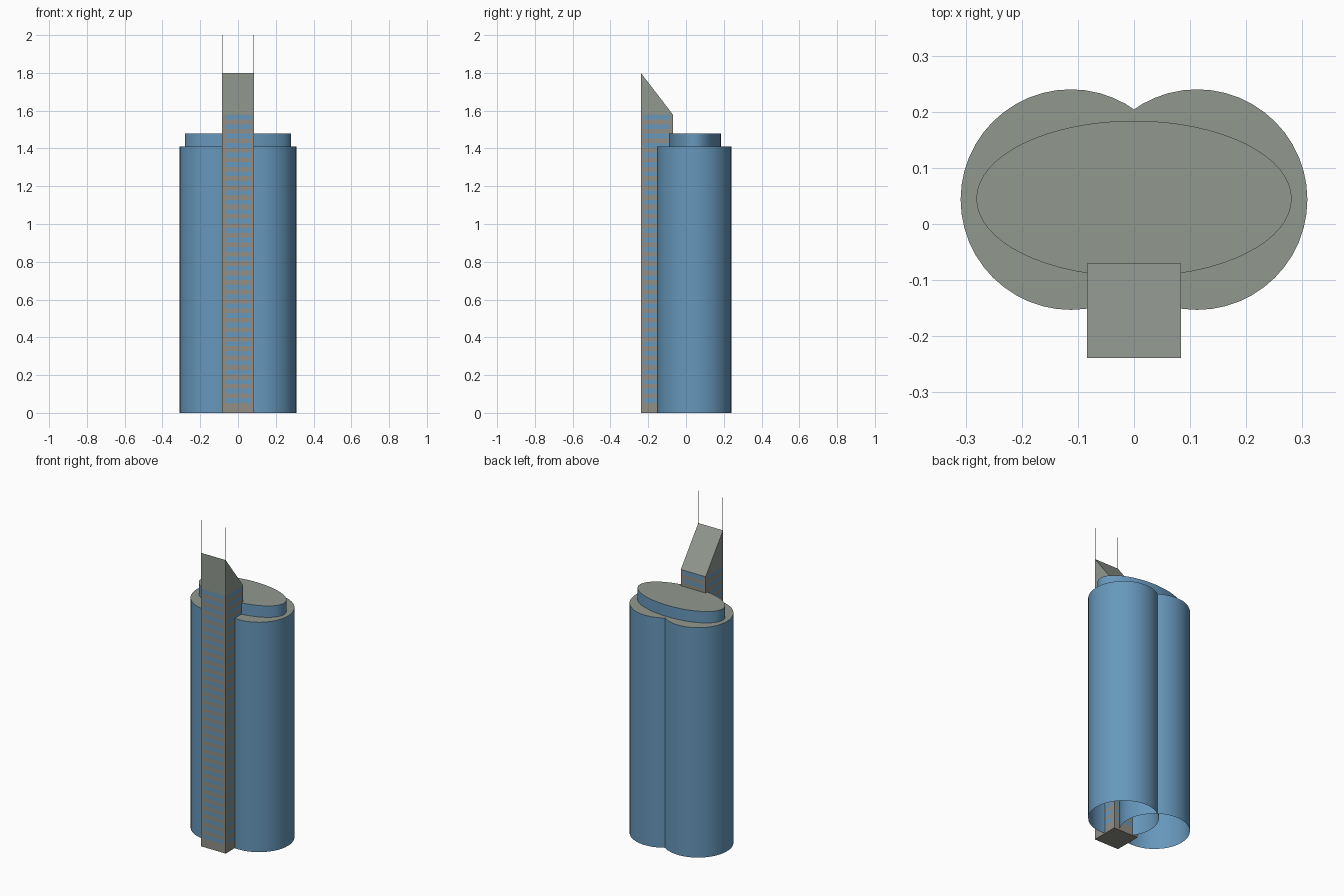
import bpy, bmesh, math

if "Cube" in bpy.data.objects:
    bpy.data.objects.remove(bpy.data.objects["Cube"])


def make_material(name, rgb):
    m = bpy.data.materials.new(name)
    m.diffuse_color = (*rgb, 1.0)
    m.use_nodes = True
    m.node_tree.nodes["Principled BSDF"].inputs["Base Color"].default_value = m.diffuse_color
    return m


GLASS = make_material("blue_glass", (0.136, 0.314, 0.503))
ROOF = make_material("roof_grey", (0.283, 0.314, 0.275))
CONCRETE = make_material("concrete_grey", (0.283, 0.275, 0.235))


def make_object(name, bm, materials):
    mesh = bpy.data.meshes.new(name)
    bm.to_mesh(mesh)
    bm.free()
    for m in materials:
        mesh.materials.append(m)
    ob = bpy.data.objects.new(name, mesh)
    bpy.context.collection.objects.link(ob)
    return ob


def drum(name, cx, cy, rx, ry, z0, z1, sides):
    """Elliptical glass wall, open below, with a flat grey roof."""
    bm = bmesh.new()
    rings = []
    for z in (z0, z1):
        rings.append([bm.verts.new((cx + rx * math.cos(2 * math.pi * i / sides),
                                    cy + ry * math.sin(2 * math.pi * i / sides), z))
                      for i in range(sides)])
    low, high = rings
    for i in range(sides):
        j = (i + 1) % sides
        bm.faces.new((low[i], low[j], high[j], high[i]))
    bm.faces.new(high).material_index = 1
    ob = make_object(name, bm, [GLASS, ROOF])
    bpy.ops.object.select_all(action='DESELECT')
    ob.select_set(True)
    bpy.context.view_layer.objects.active = ob
    bpy.ops.object.shade_smooth_by_angle(angle=math.radians(30))
    return ob


# Twin round towers and the oval top storey
for side, label in ((-1, "left"), (1, "right")):
    drum(label + "_round_tower", side * 0.1125, 0.0435, 0.1965, 0.1965, 0, 1.41, 48)
drum("oval_top_storey", 0, 0.045, 0.281, 0.139, 1.41, 1.48, 64)

# Square shaft with a sloped roof: side profile extruded across x
HALF, FRONT, BACK, EAVES, PEAK = 0.084, -0.239, -0.07, 1.58, 1.80
bm = bmesh.new()
profile = [(FRONT, 0), (BACK, 0), (BACK, EAVES), (FRONT, PEAK)]
face = bm.faces.new([bm.verts.new((-HALF, y, z)) for y, z in profile])
ext = bmesh.ops.extrude_face_region(bm, geom=[face])
bmesh.ops.translate(bm, vec=(2 * HALF, 0, 0),
                    verts=[v for v in ext["geom"] if isinstance(v, bmesh.types.BMVert)])
bmesh.ops.recalc_face_normals(bm, faces=bm.faces)


def cut(co, no):
    bmesh.ops.bisect_plane(bm, geom=bm.verts[:] + bm.edges[:] + bm.faces[:],
                           dist=1e-5, plane_co=co, plane_no=no)


# Window bands cut into all four walls, with solid corner strips
MARGIN, STEP, BAND, FIRST, COUNT = 0.015, 0.05, 0.025, 0.053, 31
for x in (-HALF + MARGIN, HALF - MARGIN):
    cut((x, 0, 0), (1, 0, 0))
for y in (FRONT + MARGIN, BACK - MARGIN):
    cut((0, y, 0), (0, 1, 0))
for k in range(COUNT):
    for z in (FIRST + k * STEP, FIRST + k * STEP + BAND):
        cut((0, 0, z), (0, 0, 1))
cut((0, 0, EAVES), (0, 0, 1))

for f in bm.faces:
    c = f.calc_center_median()
    if c.z > EAVES:
        f.material_index = 2
        continue
    wall = abs(f.normal.z) < 0.1
    if abs(f.normal.x) > 0.5:
        inside = FRONT + MARGIN < c.y < BACK - MARGIN
    else:
        inside = abs(c.x) < HALF - MARGIN
    in_band = c.z > FIRST and (c.z - FIRST) % STEP < BAND
    f.material_index = 1 if wall and inside and in_band else 0
make_object("sloped_shaft", bm, [CONCRETE, GLASS, ROOF])

# Two flat, hair-thin masts on the front corners
for side, label in ((-1, "left"), (1, "right")):
    bm = bmesh.new()
    xa, xb = side * HALF, side * (HALF - 0.003)
    bm.faces.new([bm.verts.new(p) for p in ((xa, FRONT + 0.001, 1.79), (xb, FRONT + 0.001, 1.79),
                                            (xb, FRONT + 0.001, 2.0), (xa, FRONT + 0.001, 2.0))])
    make_object(label + "_mast", bm, [ROOF])
